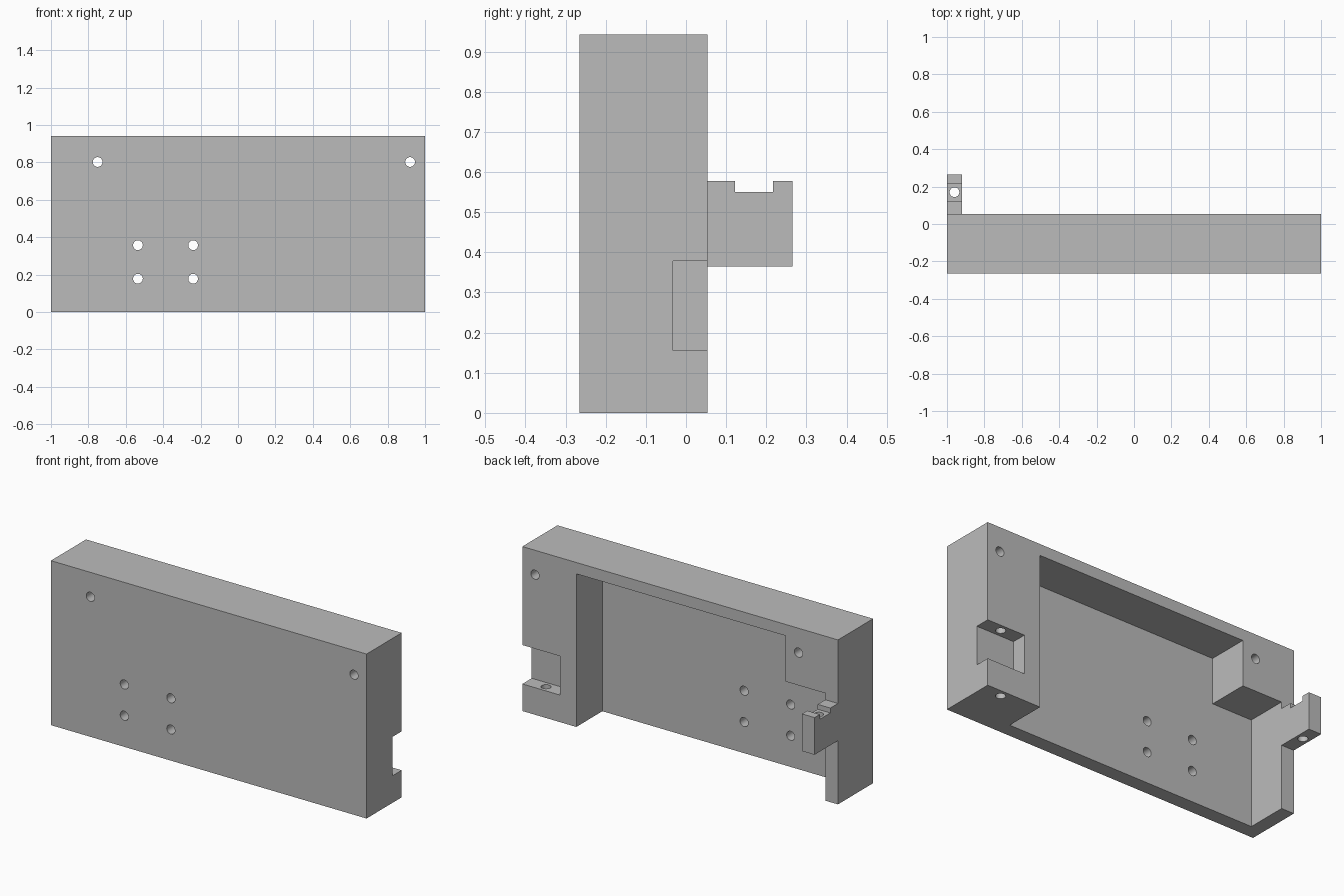
import bpy
import bmesh
from math import radians
from mathutils import Matrix, Vector

cube = bpy.data.objects.get("Cube")
if cube:
    bpy.data.objects.remove(cube)

grey = bpy.data.materials.new("plain grey")
grey.use_nodes = True
grey.diffuse_color = (0.5, 0.5, 0.5, 1)
grey.node_tree.nodes["Principled BSDF"].inputs["Base Color"].default_value = (0.5, 0.5, 0.5, 1)


def add_object(name, bm):
    bmesh.ops.recalc_face_normals(bm, faces=bm.faces)
    mesh = bpy.data.meshes.new(name)
    bm.to_mesh(mesh)
    bm.free()
    mesh.materials.append(grey)
    obj = bpy.data.objects.new(name, mesh)
    bpy.context.collection.objects.link(obj)
    return obj


def box(name, x, y, z):
    bm = bmesh.new()
    bmesh.ops.create_cube(bm, size=1)
    for v in bm.verts:
        v.co = Vector([r[0] if c < 0 else r[1] for c, r in zip(v.co, (x, y, z))])
    return add_object(name, bm)


def rod(name, centre, length, along_y=False):
    bm = bmesh.new()
    turn = Matrix.Rotation(radians(90 if along_y else 0), 4, 'X')
    bmesh.ops.create_cone(bm, cap_ends=True, segments=32, radius1=0.026, radius2=0.026,
                          depth=length, matrix=Matrix.Translation(centre) @ turn)
    return add_object(name, bm)


FRONT, BACK, TOP = -0.265, 0.053, 0.942
TAB_END, TAB_LOW, TAB_TOP = 0.265, 0.365, 0.578

# Side profile of the block with its rear tab, extruded over the full width
profile = [(FRONT, 0), (BACK, 0), (BACK, TAB_LOW), (TAB_END, TAB_LOW), (TAB_END, TAB_TOP),
           (0.217, TAB_TOP), (0.217, 0.55), (0.122, 0.55), (0.122, TAB_TOP),
           (BACK, TAB_TOP), (BACK, TOP), (FRONT, TOP)]
bm = bmesh.new()
face = bm.faces.new([bm.verts.new((-1, y, z)) for y, z in profile])
side = bmesh.ops.extrude_face_region(bm, geom=[face])
bmesh.ops.translate(bm, vec=(2, 0, 0), verts=[g for g in side["geom"] if isinstance(g, bmesh.types.BMVert)])
housing = add_object("housing", bm)

# Trim the tab to the end wall, hollow the rear, and cut the side notch
cutters = [
    box("tab_trim_cutter", (-0.92, 1.1), (BACK, 0.4), (0.2, 0.7)),
    box("cavity_cutter", (-0.667, 0.658), (-0.183, 0.4), (-0.1, 0.877)),
    box("cavity_step_cutter", (-0.92, -0.5), (-0.183, 0.4), (-0.1, 0.615)),
    box("notch_cutter", (0.76, 1.1), (-0.032, 0.4), (0.155, 0.378)),
    rod("notch_pin_cutter", (0.88, 0.01, 0.18), 0.56),
    rod("tab_pin_cutter", (-0.96, 0.17, 0.47), 0.4),
]

# Corner mounting holes and the square of four holes
holes = [(-0.75, 0.802), (0.92, 0.802)]
holes += [(x, z) for x in (-0.535, -0.24) for z in (0.178, 0.357)]
for x, z in holes:
    cutters.append(rod("mount_hole_cutter", (x, -0.1, z), 0.6, True))

for cutter in cutters:
    mod = housing.modifiers.new(cutter.name, 'BOOLEAN')
    mod.operation = 'DIFFERENCE'
    mod.solver = 'EXACT'
    mod.object = cutter

# Bake the cuts and remove the cutters
bpy.context.view_layer.update()
result = bpy.data.meshes.new_from_object(housing.evaluated_get(bpy.context.evaluated_depsgraph_get()))
housing.modifiers.clear()
housing.data = result
for cutter in cutters:
    bpy.data.objects.remove(cutter)

# Smooth hole walls, sharp block edges
bpy.ops.object.select_all(action='DESELECT')
housing.select_set(True)
bpy.context.view_layer.objects.active = housing
bpy.ops.object.shade_smooth_by_angle(angle=radians(30))
